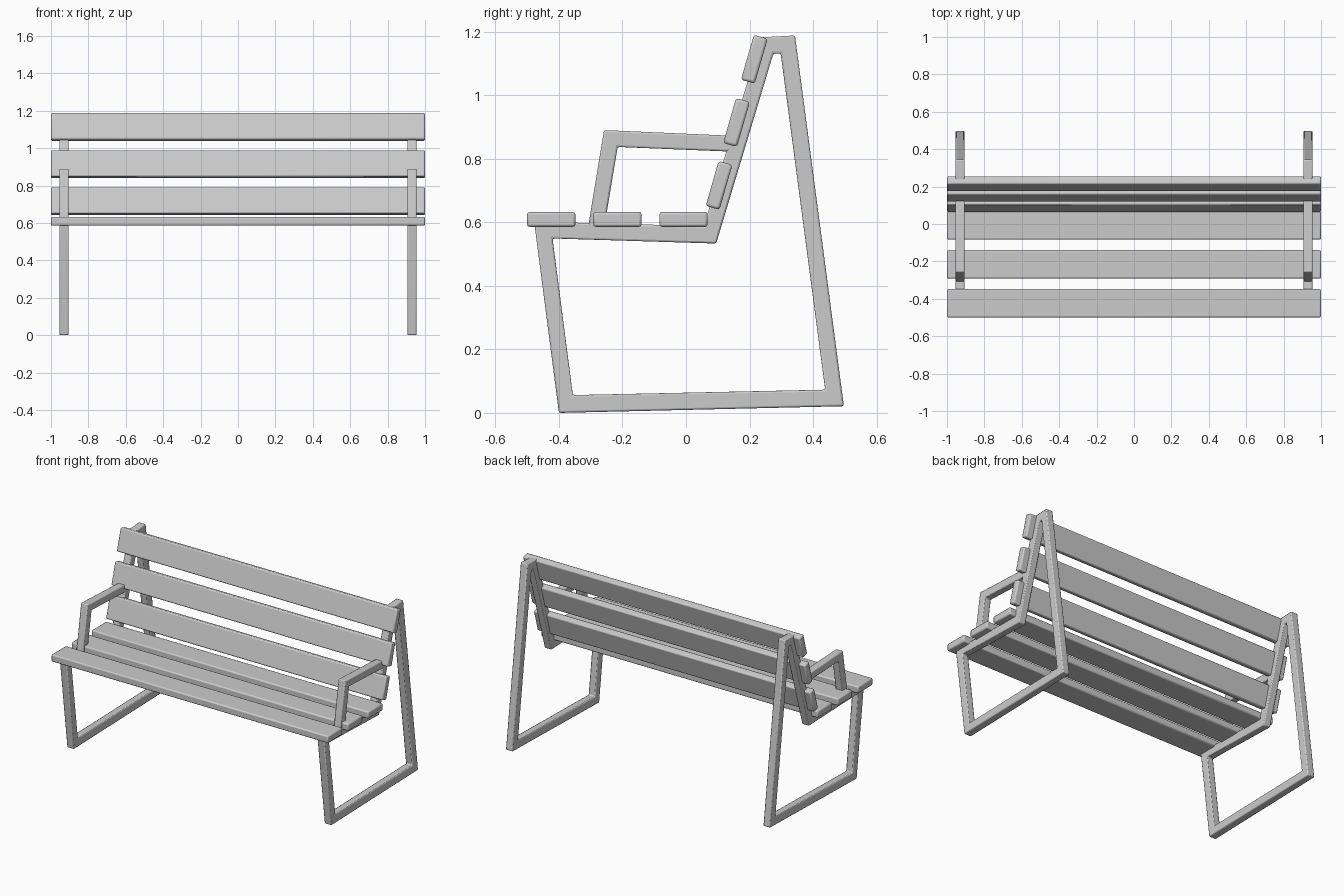
import bpy, bmesh, math

if "Cube" in bpy.data.objects:
    bpy.data.objects.remove(bpy.data.objects["Cube"])

FRAME_X, BAR_W = 0.93, 0.05


def finish(name, bm, bevel, segments=2):
    bmesh.ops.recalc_face_normals(bm, faces=bm.faces)
    me = bpy.data.meshes.new(name)
    bm.to_mesh(me)
    bm.free()
    ob = bpy.data.objects.new(name, me)
    bpy.context.collection.objects.link(ob)
    mod = ob.modifiers.new("soft_edges", 'BEVEL')
    mod.width, mod.segments = bevel, segments
    mod.limit_method = 'ANGLE'
    mod.angle_limit = math.radians(35)
    bpy.ops.object.select_all(action='DESELECT')
    ob.select_set(True)
    bpy.context.view_layer.objects.active = ob
    bpy.ops.object.shade_smooth_by_angle(angle=math.radians(30))
    return ob


def bar_frame(name, outer, inner, x, closed):
    """Mitred square bar between an outer and an inner (y, z) outline."""
    bm = bmesh.new()
    a = [bm.verts.new((x - BAR_W / 2, y, z)) for y, z in outer]
    b = [bm.verts.new((x - BAR_W / 2, y, z)) for y, z in inner]
    n = len(a)
    faces = [bm.faces.new((a[i], a[(i + 1) % n], b[(i + 1) % n], b[i]))
             for i in range(n if closed else n - 1)]
    ext = bmesh.ops.extrude_face_region(bm, geom=faces, use_keep_orig=True)
    moved = [g for g in ext["geom"] if isinstance(g, bmesh.types.BMVert)]
    bmesh.ops.translate(bm, verts=moved, vec=(BAR_W, 0, 0))
    return finish(name, bm, 0.006)


def slat(name, y, z, depth, height, tilt=0.0):
    bm = bmesh.new()
    bmesh.ops.create_cube(bm, size=1)
    bmesh.ops.scale(bm, verts=bm.verts, vec=(2.0, depth, height))
    ob = finish(name, bm, 0.008)
    ob.location = (0, y, z)
    ob.rotation_euler.x = tilt
    return ob


# Side frame: front leg, ground bar, rear leg, back bar and seat bar in one loop
frame_outer = [(-0.40, 0.0), (0.497, 0.021), (0.343, 1.188),
               (0.236, 1.182), (0.056, 0.588), (-0.478, 0.602)]
frame_inner = [(-0.356, 0.056), (0.438, 0.073), (0.298, 1.131),
               (0.275, 1.131), (0.095, 0.533), (-0.42, 0.549)]
# Armrest: front post and arm running into the back bar
arm_outer = [(-0.309, 0.58), (-0.258, 0.89), (0.150, 0.872)]
arm_inner = [(-0.258, 0.58), (-0.215, 0.837), (0.150, 0.822)]

for side, x in (("left", -FRAME_X), ("right", FRAME_X)):
    bar_frame(f"side_frame_{side}", frame_outer, frame_inner, x, True)
    bar_frame(f"armrest_{side}", arm_outer, arm_inner, x, False)

# Seat slats
for i, y in enumerate((-0.424, -0.216, -0.008)):
    slat(f"seat_slat_{i + 1}", y, 0.609, 0.152, 0.047)

# Backrest slats, leaning back with the frame
for i, (y, z) in enumerate(((0.104, 0.716), (0.159, 0.914), (0.215, 1.113))):
    slat(f"back_slat_{i + 1}", y, z, 0.045, 0.147, math.radians(-16))
